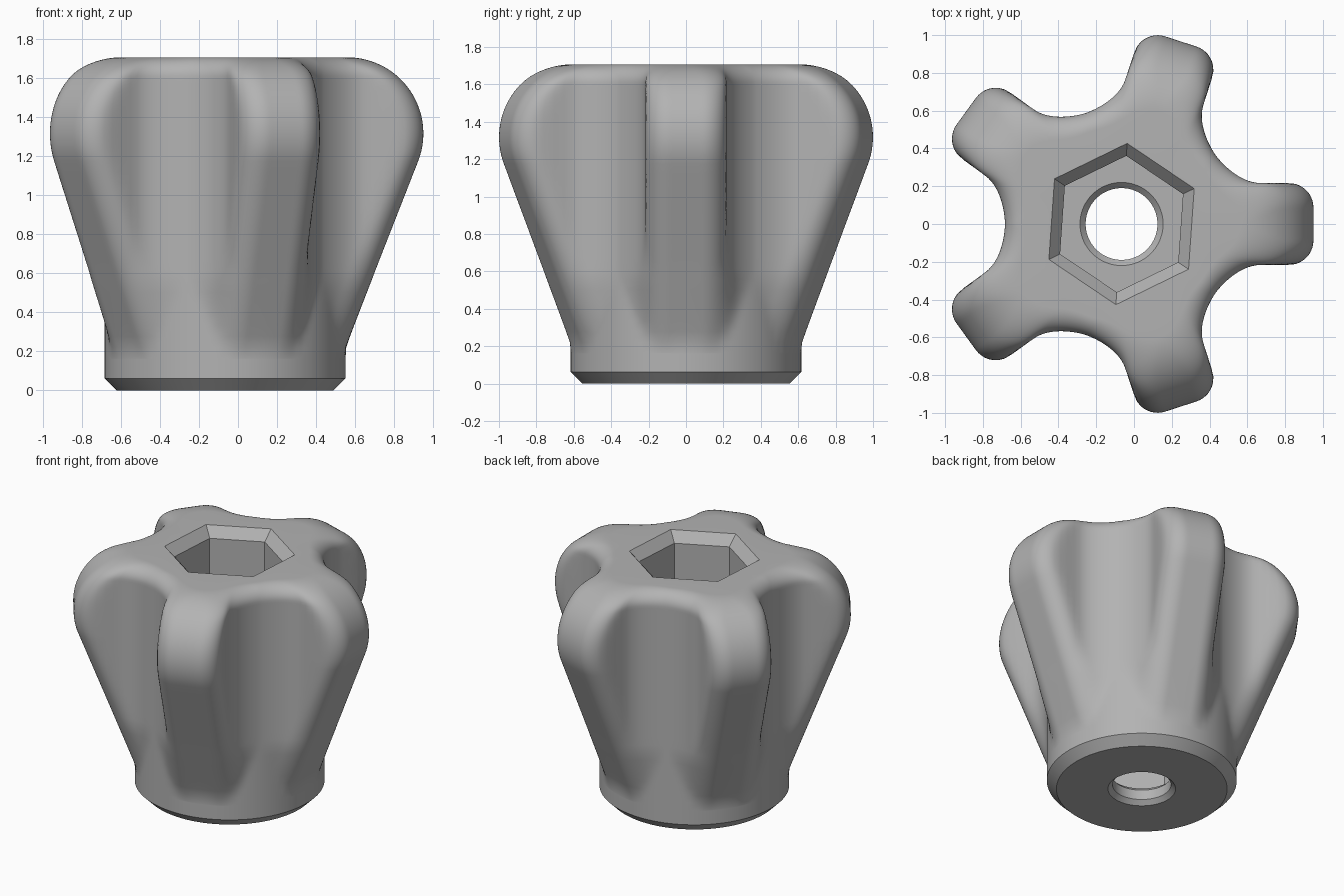
import bpy, bmesh, math

if "Cube" in bpy.data.objects:
    bpy.data.objects.remove(bpy.data.objects["Cube"])

N = 360                      # columns around the axis
CX = -0.066                  # axis position
TOP, R_CORE, R_TIP = 1.707, 0.617, 1.016
R_ARC = 0.39                 # big rounding at the lobe shoulder
SLOPE = math.radians(21.4)   # lean of the lobe's lower edge
HALF_W, FILLET = 0.217, 0.10
ARC_R, ARC_Z = R_TIP - R_ARC, TOP - R_ARC
TAN_R = ARC_R + R_ARC * math.cos(SLOPE)
TAN_Z = ARC_Z - R_ARC * math.sin(SLOPE)


def lobe_reach(z):
    """How far a lobe sticks out from the axis at height z."""
    if z < TAN_Z:
        return TAN_R - (TAN_Z - z) * math.tan(SLOPE)
    return ARC_R + math.sqrt(max(R_ARC ** 2 - (z - ARC_Z) ** 2, 0))


def top_inset(z):
    """Inset of the upright walls in the rounded top edge."""
    h = z - (TOP - FILLET)
    return FILLET - math.sqrt(max(FILLET ** 2 - h * h, 0)) if h > 0 else 0


def body_radius(a, z):
    """Outline radius: round core joined to a round-cornered lobe."""
    period = math.tau / 5
    phi = abs((a + period / 2) % period - period / 2)
    inset, reach = top_inset(z), lobe_reach(z)
    half, core = HALF_W - inset, R_CORE - inset
    corner = min(0.13, half)
    blend = 0.15 * min(max((reach - 0.6) / 0.15, 0), 1) if z < TAN_Z else 0.15

    def dist(r):
        u, v = r * math.cos(phi), r * math.sin(phi)
        du, dv = u - reach + corner, v - half + corner
        lobe = math.hypot(max(du, 0), max(dv, 0)) + min(max(du, dv), 0) - corner
        disc = r - core
        if blend > 0 and lobe < blend and disc < blend:
            return min(lobe, disc, blend - math.hypot(blend - lobe, blend - disc))
        return min(lobe, disc)

    lo, hi = 0.3, 1.2
    for _ in range(24):
        mid = (lo + hi) / 2
        if dist(mid) > 0:
            hi = mid
        else:
            lo = mid
    return lo


def circle(r):
    return lambda a: r


def hexagon(r):
    turn = math.radians(26)
    step = math.pi / 3
    return lambda a: r * math.cos(step / 2) / math.cos((a - turn) % step - step / 2)


# Rings from the base, up the outside, then down the socket and bore
rings = [(0, circle(0.555)), (0.062, circle(R_CORE)), (0.16, circle(R_CORE))]
heights = [0.165 + (TAN_Z - 0.165) * i / 18 for i in range(19)]
t0 = -SLOPE
heights += [ARC_Z + R_ARC * math.sin(t0 + (math.pi / 2 - t0) * i / 30) for i in range(1, 31)]
rings += [(z, lambda a, z=z: body_radius(a, z)) for z in heights]
rings += [(TOP, hexagon(0.428)), (TOP - 0.07, hexagon(0.362)), (0.13, hexagon(0.362)),
          (0.13, circle(0.22)), (0.10, circle(0.19)), (0.03, circle(0.19)), (0, circle(0.22))]

bm = bmesh.new()
grid = []
for z, radius in rings:
    row = []
    for i in range(N):
        a = math.tau * i / N
        r = radius(a)
        row.append(bm.verts.new((CX + r * math.cos(a), r * math.sin(a), z)))
    grid.append(row)
for j, row in enumerate(grid):
    nxt = grid[(j + 1) % len(grid)]
    for i in range(N):
        k = (i + 1) % N
        bm.faces.new((row[i], row[k], nxt[k], nxt[i]))
bmesh.ops.recalc_face_normals(bm, faces=bm.faces)

mesh = bpy.data.meshes.new("star_knob")
bm.to_mesh(mesh)
bm.free()
knob = bpy.data.objects.new("star_knob", mesh)
bpy.context.collection.objects.link(knob)

grey = bpy.data.materials.new("grey_plastic")
grey.diffuse_color = (0.45, 0.45, 0.45, 1)
grey.use_nodes = True
grey.node_tree.nodes["Principled BSDF"].inputs["Base Color"].default_value = grey.diffuse_color
mesh.materials.append(grey)

bpy.context.view_layer.objects.active = knob
knob.select_set(True)
bpy.ops.object.shade_smooth_by_angle(angle=math.radians(30))
